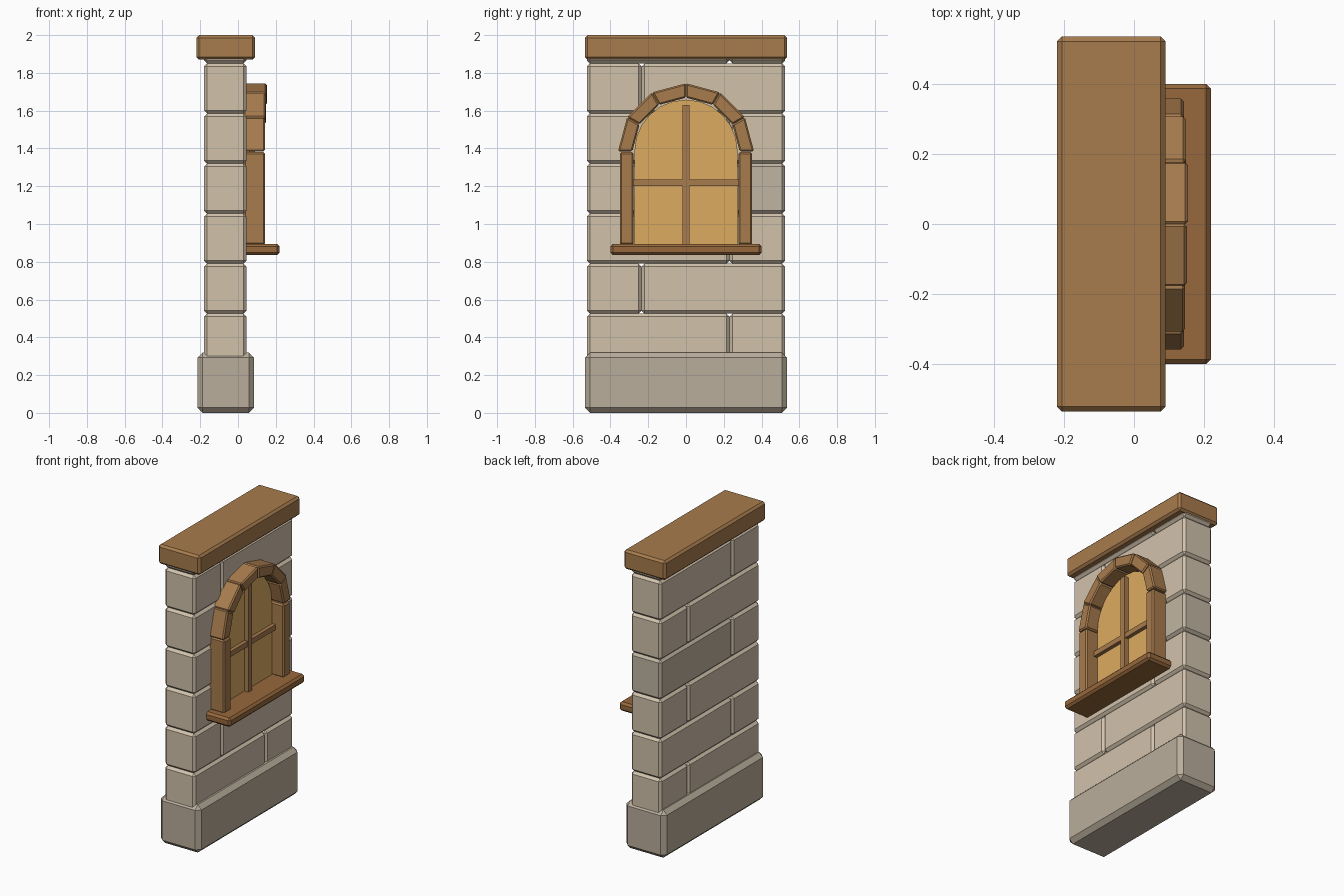
import bpy, bmesh
from math import sin, cos, radians

if "Cube" in bpy.data.objects:
    bpy.data.objects.remove(bpy.data.objects["Cube"])


def material(name, rgb):
    m = bpy.data.materials.new(name)
    m.diffuse_color = (*rgb, 1)
    m.use_nodes = True
    m.node_tree.nodes["Principled BSDF"].inputs["Base Color"].default_value = m.diffuse_color
    return m


STONE = material("stone", (0.64, 0.54, 0.41))
DARK_STONE = material("dark_stone", (0.53, 0.46, 0.36))
BASE = material("base_stone", (0.49, 0.42, 0.33))
WOOD = material("wood", (0.39, 0.20, 0.075))
SILL = material("sill_wood", (0.31, 0.14, 0.045))
GLASS = material("glass", (0.72, 0.41, 0.12))


def prism(name, outline, x0, x1, mat, bevel=0.0):
    """Extrude a (y, z) outline from x0 to x1 and chamfer its edges."""
    bm = bmesh.new()
    face = bm.faces.new([bm.verts.new((x0, y, z)) for y, z in outline])
    ext = bmesh.ops.extrude_face_region(bm, geom=[face])
    verts = [v for v in ext["geom"] if isinstance(v, bmesh.types.BMVert)]
    bmesh.ops.translate(bm, vec=(x1 - x0, 0, 0), verts=verts)
    bmesh.ops.recalc_face_normals(bm, faces=bm.faces)
    if bevel:
        bmesh.ops.bevel(bm, geom=bm.edges[:], offset=bevel, segments=1,
                        affect='EDGES', clamp_overlap=True)
    me = bpy.data.meshes.new(name)
    bm.to_mesh(me)
    bm.free()
    me.materials.append(mat)
    ob = bpy.data.objects.new(name, me)
    bpy.context.collection.objects.link(ob)
    return ob


def box(name, x0, x1, y0, y1, z0, z1, mat, bevel=0.0):
    return prism(name, [(y0, z0), (y1, z0), (y1, z1), (y0, z1)], x0, x1, mat, bevel)


def polar(r, deg, cz):
    return r * cos(radians(deg)), cz + r * sin(radians(deg))


# Plinth and timber cap
box("plinth", -0.215, 0.085, -0.535, 0.535, 0.0, 0.32, BASE, 0.028)
box("cap_beam", -0.22, 0.09, -0.535, 0.535, 1.87, 2.0, WOOD, 0.014)

# Courses of chamfered blocks with alternating joints
for row in range(7):
    z0 = 0.26 + 0.265 * row
    z1 = min(z0 + 0.265, 1.95)
    joint = 0.23 if row % 2 == 0 else -0.235
    for i, (y0, y1) in enumerate([(-0.525, joint), (joint, 0.525)]):
        mat = DARK_STONE if (row, i) == (3, 1) else STONE
        box(f"wall_block_{row}_{i}", -0.18, 0.045, y0, y1, z0, z1, mat, 0.016)

# Arched pane
CZ = 1.385
pane = [(-0.275, 0.885), (0.275, 0.885)]
pane += [polar(0.273, a, CZ) for a in range(0, 181, 15)]
prism("window_pane", pane, 0.03, 0.06, GLASS)

# Glazing bars
box("mullion", 0.05, 0.09, -0.018, 0.018, 0.885, 1.63, WOOD)
box("transom", 0.05, 0.085, -0.28, 0.28, 1.2, 1.235, WOOD)

# Jambs
for side, s in (("left", -1), ("right", 1)):
    y0, y1 = sorted((s * 0.277, s * 0.35))
    box(f"jamb_{side}", 0.03, 0.143, y0, y1, 0.89, 1.38, WOOD, 0.009)

# Arch of six wedge blocks
for i, depth in enumerate((0.142, 0.148, 0.154, 0.151, 0.146, 0.142)):
    a, b = 30 * i, 30 * i + 30
    wedge = [polar(0.284, a, CZ), polar(0.36, a, CZ),
             polar(0.36, b, CZ), polar(0.284, b, CZ)]
    prism(f"arch_block_{i}", wedge, 0.03, depth, WOOD, 0.008)

# Sill
box("window_sill", 0.03, 0.22, -0.4, 0.4, 0.835, 0.895, SILL, 0.014)
